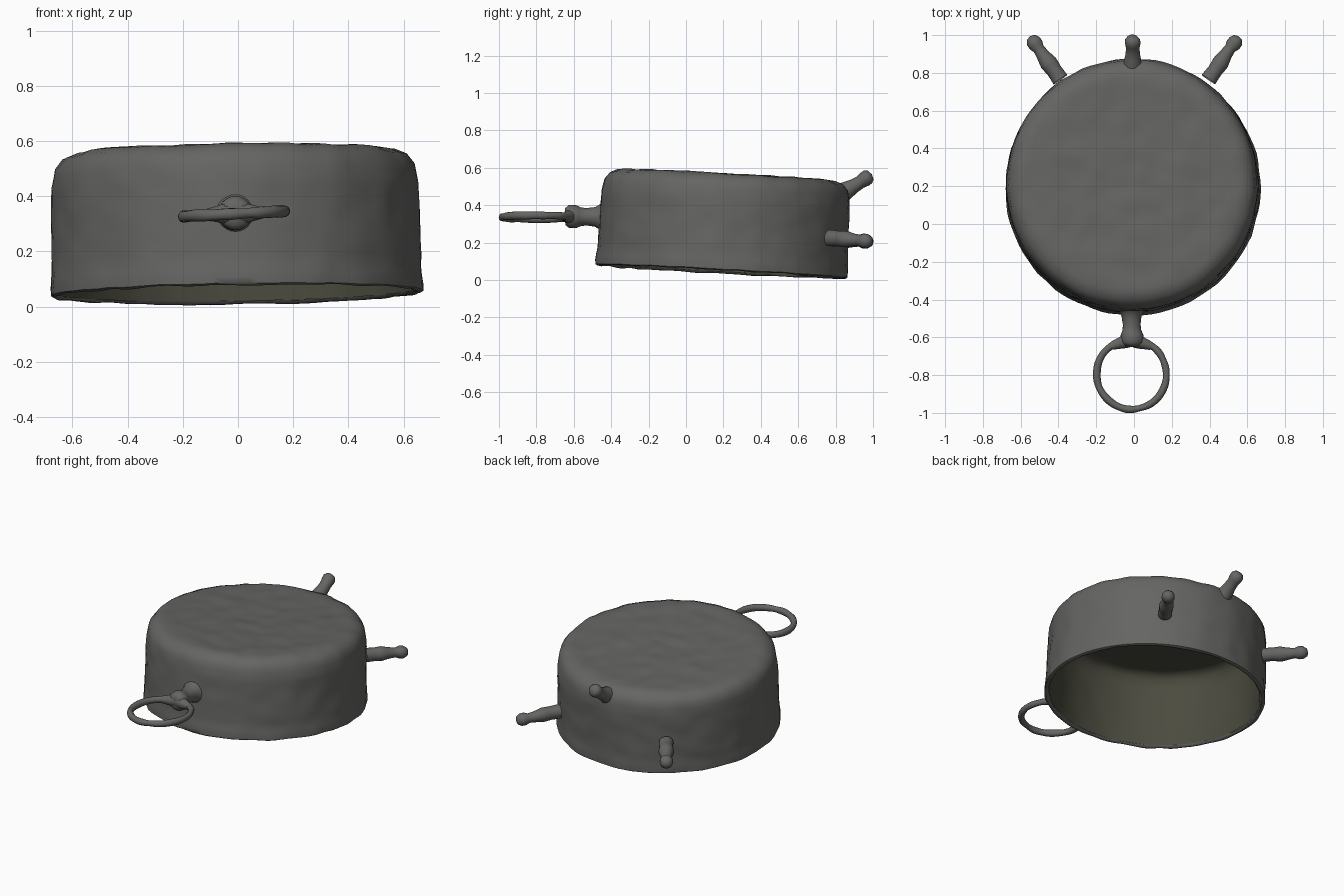
import bpy, bmesh, math
from mathutils import Vector, noise

if "Cube" in bpy.data.objects:
    bpy.data.objects.remove(bpy.data.objects["Cube"])


def material(name, col):
    m = bpy.data.materials.new(name)
    m.diffuse_color = (*col, 1)
    m.use_nodes = True
    m.node_tree.nodes["Principled BSDF"].inputs["Base Color"].default_value = m.diffuse_color
    return m


METAL = material("dark_metal", (0.13, 0.13, 0.125))
INSIDE = material("dark_inside", (0.07, 0.07, 0.05))


def resample(profile, step):
    pts = [Vector(p) for p in profile]
    out = [pts[0]]
    for a, b in zip(pts, pts[1:]):
        n = max(1, round((b - a).length / step))
        out += [a.lerp(b, i / n) for i in range(1, n + 1)]
    return out


def roughen(bm, amount, scale):
    bm.normal_update()
    for v in bm.verts:
        v.co += v.normal * amount * noise.noise(v.co * scale)


def finish(bm, name, mat, rough=0.0, scale=5, angle=50):
    bmesh.ops.recalc_face_normals(bm, faces=bm.faces)
    roughen(bm, rough, scale)
    me = bpy.data.meshes.new(name)
    bm.to_mesh(me)
    bm.free()
    me.materials.append(mat)
    ob = bpy.data.objects.new(name, me)
    bpy.context.collection.objects.link(ob)
    bpy.ops.object.select_all(action='DESELECT')
    ob.select_set(True)
    bpy.context.view_layer.objects.active = ob
    bpy.ops.object.shade_smooth_by_angle(angle=math.radians(angle))
    return ob


def lathe(name, profile, origin, axis, mat, segs=24, step=0.02, rough=0.006, scale=9, flip=False):
    """Revolve (radius, height) points around an axis through origin."""
    q = Vector(axis).to_track_quat('Z', 'Y')
    origin = Vector(origin)
    bm = bmesh.new()
    rings = []
    for r, h in resample(profile, step):
        if r < 1e-5:
            rings.append([bm.verts.new(origin + q @ Vector((0, 0, h)))] * segs)
        else:
            rings.append([bm.verts.new(origin + q @ Vector(
                (r * math.cos(math.tau * i / segs), r * math.sin(math.tau * i / segs), h)))
                for i in range(segs)])
    for a, b in zip(rings, rings[1:]):
        for i in range(segs):
            j = (i + 1) % segs
            vs = list(dict.fromkeys((a[i], a[j], b[j], b[i])))
            if len(vs) > 2:
                bm.faces.new(vs)
    ob = finish(bm, name, mat, rough, scale)
    if flip:
        ob.data.flip_normals()
    return ob


# Slightly tilted drum with a closed top and a rolled lower rim
ORIGIN, AXIS = (-0.005, 0.19, 0.043), (-0.015, 0.054, 1)
lathe("drum_body",
      [(0, 0.518), (0.54, 0.521), (0.585, 0.517), (0.625, 0.50), (0.652, 0.465),
       (0.664, 0.40), (0.668, 0.20), (0.669, 0.09), (0.676, 0.03), (0.675, 0.006),
       (0.665, 0), (0.652, 0.002), (0.645, 0.012)],
      ORIGIN, AXIS, METAL, segs=96, step=0.03, rough=0.007, scale=10)
# Hollow interior, open at the bottom
lathe("drum_inside",
      [(0.645, 0.012), (0.64, 0.10), (0.638, 0.40), (0.625, 0.455), (0.59, 0.485), (0, 0.49)],
      ORIGIN, AXIS, INSIDE, segs=96, step=0.04, rough=0.004, flip=True)

# Tapering pegs with knobbed ends, two low and splayed, one high at the back
PEG = [(0.045, 0.0), (0.04, 0.06), (0.045, 0.11), (0.034, 0.17),
       (0.03, 0.20), (0.039, 0.225), (0.038, 0.25), (0.025, 0.272), (0, 0.28)]
for side, s, x in (("left", -1, -0.39), ("right", 1, 0.395)):
    lathe(side + "_peg", PEG, (x, 0.765, 0.225), (0.15 * s, 0.215, -0.02), METAL)
SHORT = [(0.05, -0.01), (0.045, 0.01), (0.036, 0.05), (0.034, 0.09),
         (0.04, 0.12), (0.04, 0.14), (0.028, 0.158), (0, 0.165)]
lathe("back_peg", SHORT, (-0.008, 0.855, 0.475), (0, 0.13, 0.085), METAL)

# Neck and boss joining the ring to the drum
lathe("ring_neck",
      [(0.095, -0.02), (0.07, -0.005), (0.052, 0.025), (0.046, 0.07), (0.048, 0.10),
       (0.06, 0.13), (0.06, 0.165), (0.045, 0.185), (0, 0.19)],
      (-0.01, -0.46, 0.337), (0, -1, 0), METAL)

# Carrying ring
bm = bmesh.new()
N, M, R, r = 64, 12, 0.185, 0.019
grid = [[bm.verts.new((-0.013 + (R + r * math.cos(v)) * math.cos(u),
                       -0.796 + (R + r * math.cos(v)) * math.sin(u),
                       0.337 + 0.05 * R * math.cos(u) + 1.1 * r * math.sin(v)))
         for v in (math.tau * k / M for k in range(M))]
        for u in (math.tau * i / N for i in range(N))]
for i in range(N):
    for k in range(M):
        a, b, l = grid[i], grid[(i + 1) % N], (k + 1) % M
        bm.faces.new((a[k], b[k], b[l], a[l]))
finish(bm, "carrying_ring", METAL, 0.006, 12)

# Thickened ring shoulders blending into the boss
for s, side in ((-1, "left"), (1, "right")):
    lathe(side + "_ring_shoulder", [(0.04, -0.03), (0.036, 0.02), (0.026, 0.06), (0.02, 0.09)],
          (-0.013 + 0.02 * s, -0.617, 0.337), (0.085 * s, -0.03, 0.004 * s), METAL,
          segs=16, rough=0.003)
